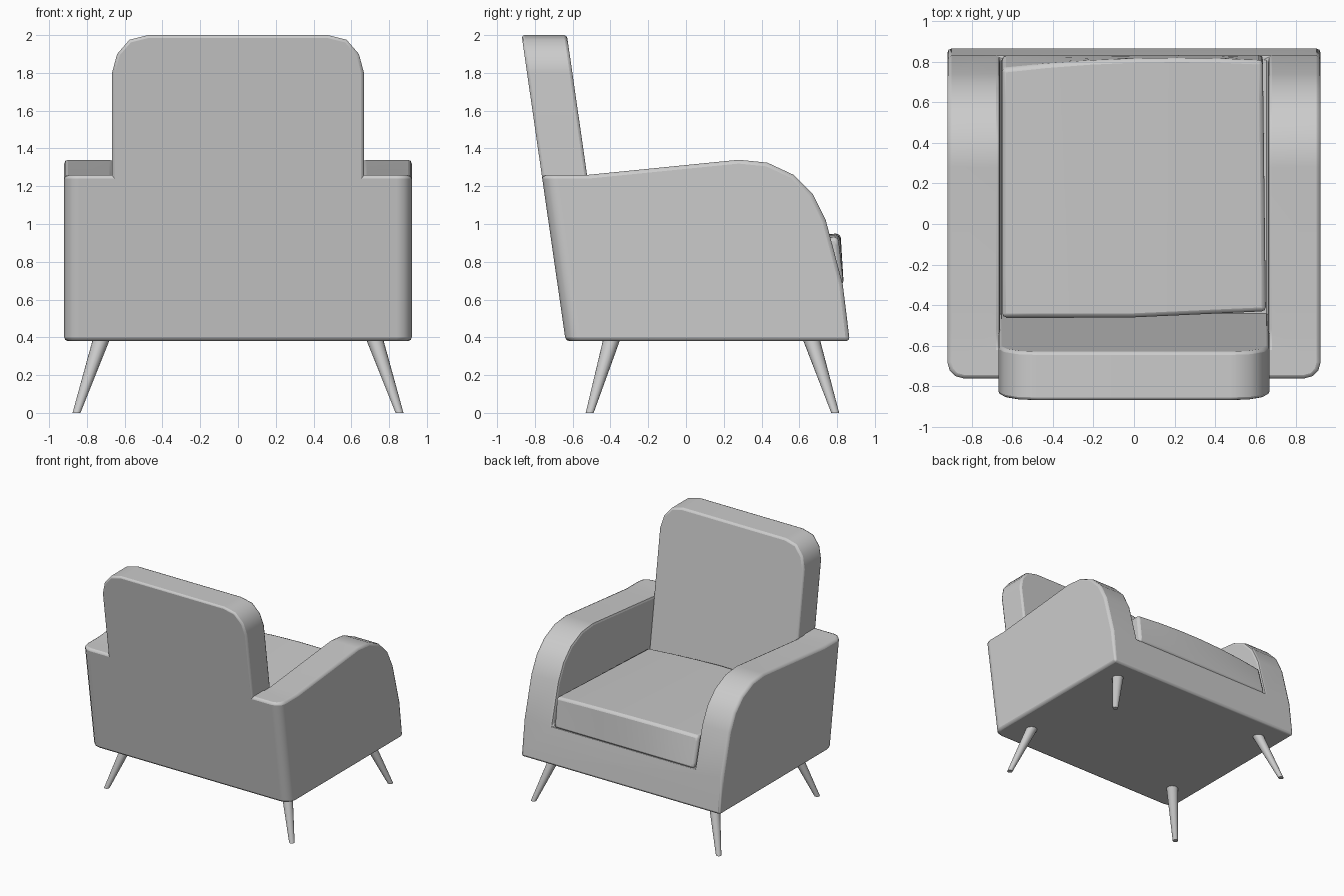
import bpy, bmesh, math
from mathutils import Vector

default = bpy.data.objects.get("Cube")
if default:
    bpy.data.objects.remove(default, do_unlink=True)

GREY = (0.6, 0.6, 0.6, 1)
fabric = bpy.data.materials.new("plain grey")
fabric.use_nodes = True
fabric.diffuse_color = GREY
fabric.node_tree.nodes["Principled BSDF"].inputs["Base Color"].default_value = GREY


def add_object(name, bm):
    bmesh.ops.recalc_face_normals(bm, faces=bm.faces)
    mesh = bpy.data.meshes.new(name)
    bm.to_mesh(mesh)
    bm.free()
    obj = bpy.data.objects.new(name, mesh)
    mesh.materials.append(fabric)
    bpy.context.collection.objects.link(obj)
    return obj


def extrude_outline(points, offset):
    """Solid from a closed outline of 3D points pushed along offset."""
    bm = bmesh.new()
    face = bm.faces.new([bm.verts.new(p) for p in points])
    result = bmesh.ops.extrude_face_region(bm, geom=[face])
    moved = [v for v in result["geom"] if isinstance(v, bmesh.types.BMVert)]
    bmesh.ops.translate(bm, vec=offset, verts=moved)
    return bm


def soften(obj, width, angle=40):
    bevel = obj.modifiers.new("soft edges", "BEVEL")
    bevel.width = width
    bevel.segments = 2
    bevel.angle_limit = math.radians(angle)
    smooth(obj)
    obj.modifiers.new("even shading", "WEIGHTED_NORMAL").keep_sharp = True


def smooth(obj):
    bpy.ops.object.select_all(action="DESELECT")
    obj.select_set(True)
    bpy.context.view_layer.objects.active = obj
    bpy.ops.object.shade_smooth_by_angle(angle=math.radians(40))


def back_y(z):
    """Leaning plane of the chair's back."""
    return -0.64 - 0.144 * (z - 0.4)


# Body: arms, base and rear shell share one side profile
side = [(back_y(0.38), 0.38), (back_y(1.26), 1.26), (-0.52, 1.26), (0.28, 1.34),
        (0.43, 1.325), (0.57, 1.26), (0.67, 1.16), (0.74, 1.02), (0.83, 0.68), (0.867, 0.38)]
bm = extrude_outline([(-0.92, y, z) for y, z in side], (1.84, 0, 0))
rear = [e for e in bm.edges if all(v.co.y < -0.6 for v in e.verts)
        and abs(e.verts[0].co.z - e.verts[1].co.z) > 0.5]
bmesh.ops.bevel(bm, geom=rear, offset=0.08, segments=3, profile=0.5, affect="EDGES")
body = add_object("body_with_arms", bm)

# Seat well cut between the arms
well = [(-0.6, 0.68), (1.2, 0.68), (1.2, 1.6), (-0.6, 1.6)]
cutter = add_object("seat_well_cutter", extrude_outline([(-0.66, y, z) for y, z in well], (1.32, 0, 0)))
cutter.hide_render = True
cutter.hide_viewport = True
cut = body.modifiers.new("seat well", "BOOLEAN")
cut.operation = "DIFFERENCE"
cut.solver = "EXACT"
cut.object = cutter
soften(body, 0.02)

# Backrest: rounded slab leaning with the back of the body
half = [(0.667, 0.66), (0.667, 1.8), (0.64, 1.9), (0.575, 1.975), (0.475, 2.0)]
outline = half + [(-x, z) for x, z in reversed(half)]
bm = extrude_outline([(x, back_y(z), z) for x, z in outline], (0, 0.24, 0))
soften(add_object("backrest", bm), 0.015)

# Seat cushion: slightly puffed and set a little askew
bm = bmesh.new()
bmesh.ops.create_cube(bm, size=1)
bmesh.ops.subdivide_edges(bm, edges=bm.edges[:], cuts=5, use_grid_fill=True)
for v in bm.verts:
    u, t, top = v.co.x * 2, v.co.y + 0.5, v.co.z + 0.5
    puff = 1 - u * u
    back = -0.46 + 0.03 * max(u, 0)
    front = 0.835 - 0.05 * top + 0.03 * puff * top + 0.02 * u * top
    v.co = (0.65 * u - 0.015 * t * max(u, 0),
            back + (front - back) * t,
            0.68 + top * (0.185 + 0.065 * t + 0.02 * puff))
soften(add_object("seat_cushion", bm), 0.02)

# Legs: tapered and splayed outwards
for place, y_top, y_foot in (("front", 0.66, 0.79), ("back", -0.39, -0.51)):
    for name, sign in (("left", 1), ("right", -1)):
        bm = bmesh.new()
        bmesh.ops.create_cone(bm, cap_ends=True, segments=16, radius1=0.021, radius2=0.046, depth=1)
        foot, top = Vector((sign * 0.855, y_foot, 0)), Vector((sign * 0.72, y_top, 0.4))
        for v in bm.verts:
            centre = foot.lerp(top, v.co.z + 0.5)
            v.co = (centre.x + v.co.x, centre.y + v.co.y, centre.z)
        smooth(add_object(f"{place}_{name}_leg", bm))
